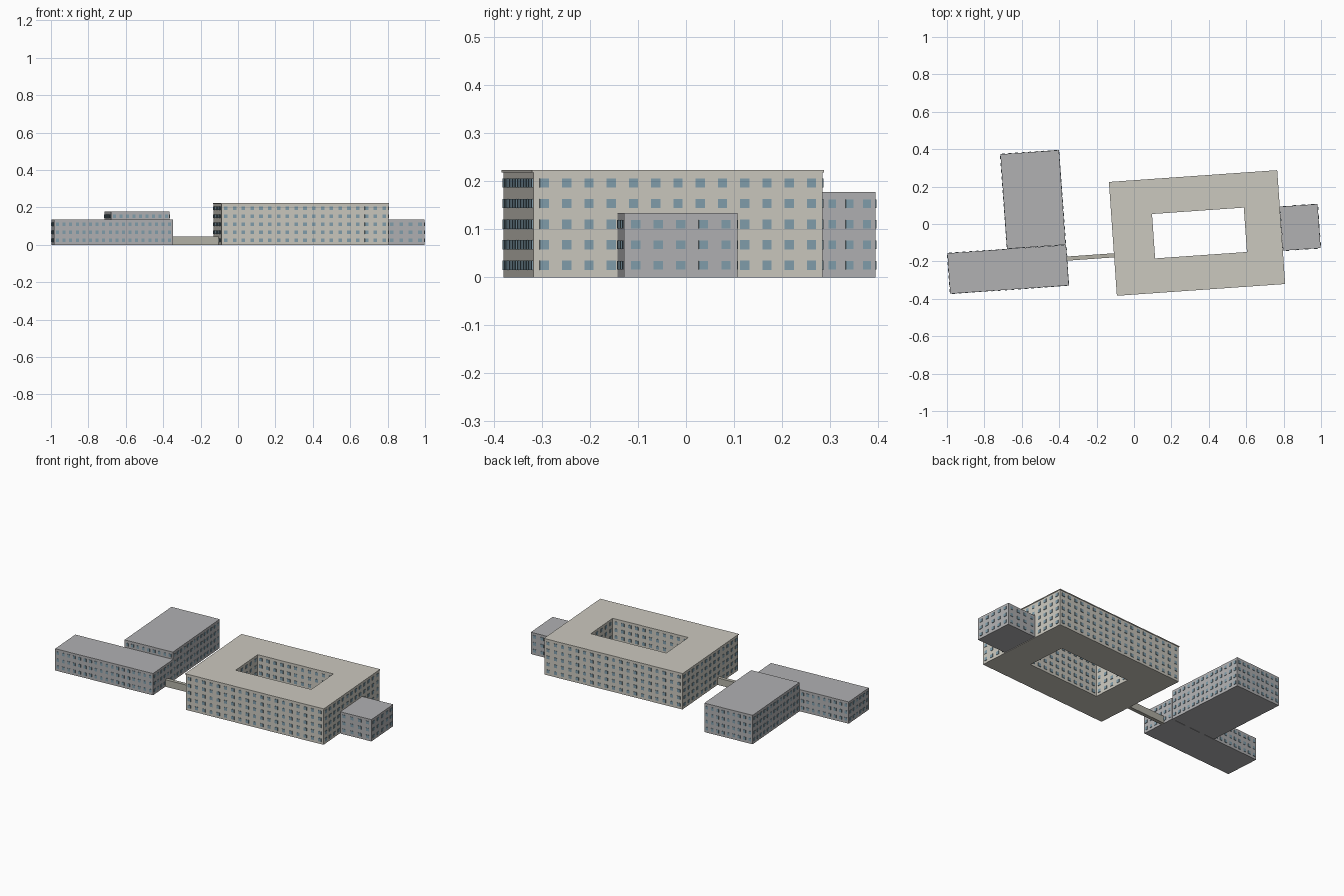
import bpy, bmesh, math
from mathutils import Matrix, Vector

if "Cube" in bpy.data.objects:
    bpy.data.objects.remove(bpy.data.objects["Cube"])

ANGLE = math.radians(4.0)
DEPTH = 0.0025          # how far windows stand proud of the wall


def material(name, rgb):
    m = bpy.data.materials.new(name)
    m.diffuse_color = (*rgb, 1)
    m.use_nodes = True
    m.node_tree.nodes["Principled BSDF"].inputs["Base Color"].default_value = m.diffuse_color
    return m


STONE = material("warm_stone", (0.60, 0.58, 0.52))
CONCRETE = material("grey_concrete", (0.44, 0.44, 0.45))
GLASS = material("blue_glass", (0.22, 0.34, 0.41))
PASSAGE = material("passage_stone", (0.46, 0.45, 0.39))


def finish(bm, name, centre, mat):
    bmesh.ops.recalc_face_normals(bm, faces=bm.faces)
    me = bpy.data.meshes.new(name)
    bm.to_mesh(me)
    bm.free()
    ob = bpy.data.objects.new(name, me)
    bpy.context.collection.objects.link(ob)
    ob.location = (centre[0], centre[1], 0)
    ob.rotation_euler.z = ANGLE
    me.materials.append(mat)
    return ob


def rect(size, offset=(0, 0)):
    w, d = size[0] / 2, size[1] / 2
    return [Vector((offset[0] + sx * w, offset[1] + sy * d, 0))
            for sx, sy in ((-1, -1), (1, -1), (1, 1), (-1, 1))]


def block(name, centre, size, z0, z1, mat):
    bm = bmesh.new()
    bmesh.ops.create_cube(bm, size=1, matrix=Matrix.Translation((0, 0, (z0 + z1) / 2))
                          @ Matrix.Diagonal((size[0], size[1], z1 - z0, 1)))
    return finish(bm, name, centre, mat)


def ring(name, centre, outer, inner, z0, z1, mat):
    # rectangular block with a rectangular courtyard
    bm = bmesh.new()
    loops = [[bm.verts.new(p + Vector((0, 0, z))) for p in pts]
             for pts, z in ((outer, z0), (outer, z1), (inner, z1), (inner, z0))]
    for k in range(4):
        a, b = loops[k], loops[(k + 1) % 4]
        for i in range(4):
            j = (i + 1) % 4
            bm.faces.new((a[i], a[j], b[j], b[i]))
    return finish(bm, name, centre, mat)


def windows(name, centre, pts, floors, spacing, width, height):
    # a grid of thin panes straddling every wall of the outline
    bm = bmesh.new()
    for i in range(4):
        a, b = pts[i], pts[(i + 1) % 4]
        n = max(1, round((b - a).length / spacing))
        rot = Matrix.Rotation(math.atan2(b.y - a.y, b.x - a.x), 4, 'Z')
        for k in range(n):
            p = a.lerp(b, (k + 0.5) / n)
            for f in range(floors):
                loc = Matrix.Translation((p.x, p.y, 0.025 + f * 0.0428))
                bmesh.ops.create_cube(bm, size=1, matrix=loc @ rot @ Matrix.Diagonal(
                    (width, 2 * DEPTH, height, 1)))
    return finish(bm, name, centre, GLASS)


# main courtyard building with a slightly overhanging roof slab
MAIN = (0.337, -0.048)
HOLE = (0.013, -0.001)
outer, inner = rect((0.896, 0.604)), rect((0.497, 0.243), HOLE)
ring("main_walls", MAIN, outer, inner, 0, 0.218, STONE)
ring("main_roof", MAIN, rect((0.902, 0.610)), rect((0.492, 0.238), HOLE), 0.218, 0.223, STONE)
windows("main_outer_windows", MAIN, outer, 5, 0.047, 0.0195, 0.019)
windows("main_courtyard_windows", MAIN, inner, 5, 0.047, 0.0195, 0.019)

# grey side buildings: centre, size, height, floors, window spacing, window width
for name, c, s, h, floors, gap, w in (
        ("east_annex", (0.889, -0.018), (0.202, 0.236), 0.134, 3, 0.047, 0.0195),
        ("north_wing", (-0.540, 0.131), (0.314, 0.507), 0.178, 4, 0.0363, 0.016),
        ("west_wing", (-0.673, -0.2425), (0.636, 0.217), 0.134, 3, 0.0363, 0.016)):
    block(name, c, s, 0, h, CONCRETE)
    windows(name + "_windows", c, rect(s), floors, gap, w, 0.018)

# low covered passage joining the wings to the main building
block("link_passage", (-0.229, -0.176), (0.264, 0.022), 0, 0.043, PASSAGE)
